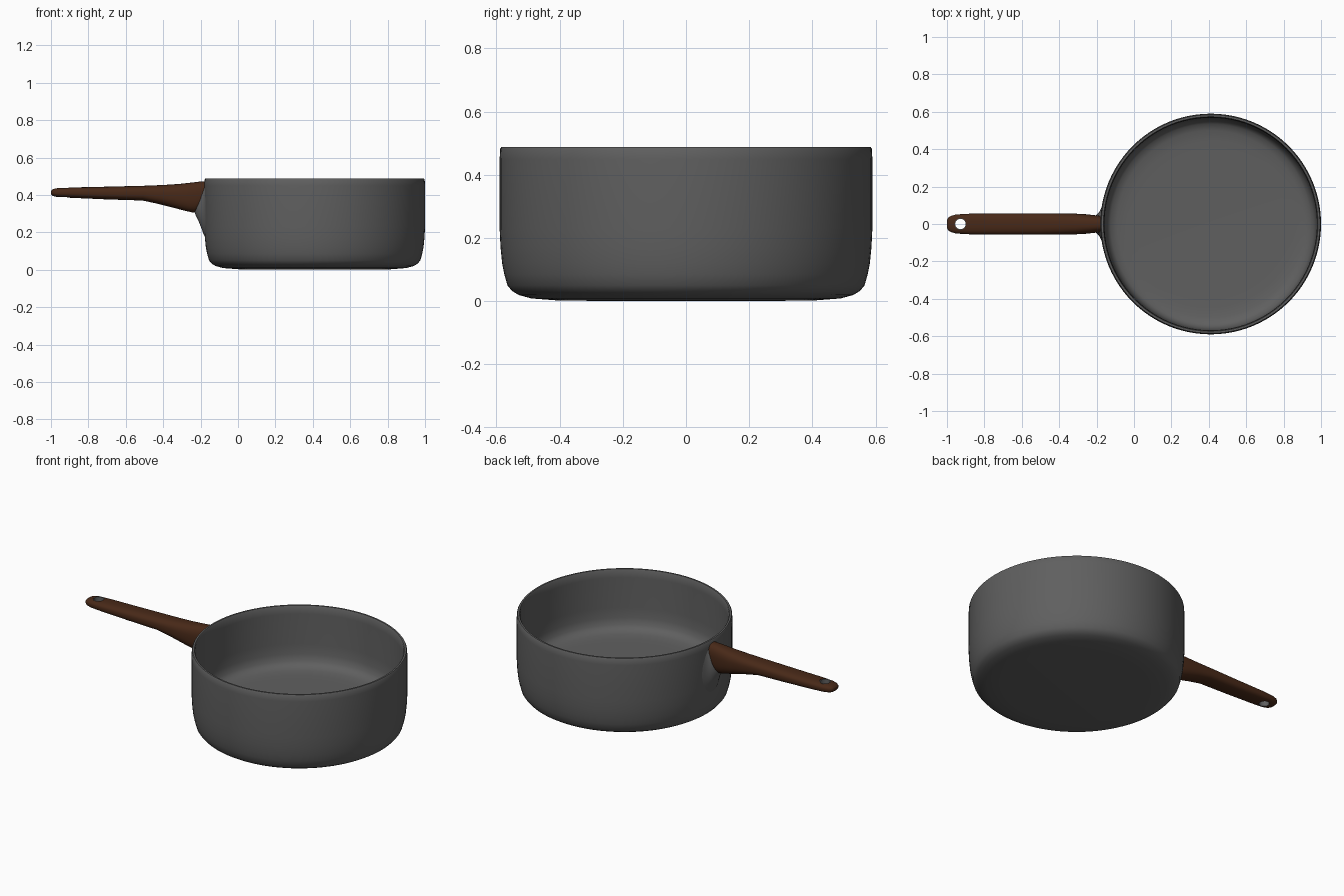
import bpy, bmesh
from math import cos, sin, pi, copysign

if "Cube" in bpy.data.objects:
    bpy.data.objects.remove(bpy.data.objects["Cube"])


def material(name, rgb):
    m = bpy.data.materials.new(name)
    m.diffuse_color = (*rgb, 1)
    m.use_nodes = True
    m.node_tree.nodes["Principled BSDF"].inputs["Base Color"].default_value = m.diffuse_color
    return m


DARK = material("dark_grey", (0.115, 0.115, 0.115))
BROWN = material("brown_wood", (0.065, 0.022, 0.009))


def skin(name, rings, mat, caps=False, closed=False):
    """Bridge equal-length rings of points into a surface."""
    bm = bmesh.new()
    vr = [[bm.verts.new(p) for p in ring] for ring in rings]
    n = len(vr[0])
    pairs = list(zip(vr, vr[1:])) + ([(vr[-1], vr[0])] if closed else [])
    for a, b in pairs:
        for i in range(n):
            j = (i + 1) % n
            bm.faces.new((a[i], a[j], b[j], b[i]))
    if caps:
        bm.faces.new(vr[0][::-1])
        bm.faces.new(vr[-1])
    bmesh.ops.remove_doubles(bm, verts=bm.verts, dist=1e-5)
    bmesh.ops.recalc_face_normals(bm, faces=bm.faces)
    me = bpy.data.meshes.new(name)
    bm.to_mesh(me)
    bm.free()
    ob = bpy.data.objects.new(name, me)
    bpy.context.collection.objects.link(ob)
    me.materials.append(mat)
    return ob


def lathe(name, profile, cx, segs, mat, **kw):
    rings = [[(cx + r * cos(2 * pi * i / segs), r * sin(2 * pi * i / segs), z)
              for i in range(segs)] for r, z in profile]
    return skin(name, rings, mat, **kw)


def loft(name, sections, mat, segs=40, power=2.6):
    """Sections: top x, top z, bottom x, bottom z, half width."""
    rings = []
    for tx, tz, bx, bz, w in sections:
        ring = []
        for i in range(segs):
            a = 2 * pi * i / segs
            u, v = [copysign(abs(t) ** (2 / power), t) for t in (cos(a), sin(a))]
            k = (v + 1) / 2
            ring.append((bx + (tx - bx) * k, w * u, bz + (tz - bz) * k))
        rings.append(ring)
    return skin(name, rings, mat, caps=True)


def activate(ob):
    bpy.ops.object.select_all(action='DESELECT')
    ob.select_set(True)
    bpy.context.view_layer.objects.active = ob


# Pan body: outer wall, rim, inner wall and thick floor in one profile
pan = lathe("pan_body", [
    (0, 0), (0.40, 0.002), (0.49, 0.009), (0.53, 0.02), (0.55, 0.032),
    (0.565, 0.05), (0.575, 0.085), (0.582, 0.12), (0.587, 0.17), (0.590, 0.23),
    (0.590, 0.45), (0.588, 0.483), (0.584, 0.489), (0.574, 0.489),
    (0.570, 0.483), (0.568, 0.44), (0.567, 0.26), (0.563, 0.20), (0.553, 0.162),
    (0.535, 0.142), (0.50, 0.131), (0.45, 0.127), (0.40, 0.125),
    (0, 0.122)], 0.41, 96, DARK)

# Wooden handle
handle = loft("handle", [
    (-1.00, 0.420, -1.00, 0.404, 0.022),
    (-0.994, 0.428, -0.994, 0.397, 0.033),
    (-0.98, 0.434, -0.98, 0.391, 0.043),
    (-0.95, 0.438, -0.95, 0.387, 0.051),
    (-0.88, 0.440, -0.88, 0.384, 0.055),
    (-0.70, 0.444, -0.70, 0.376, 0.056),
    (-0.50, 0.449, -0.51, 0.370, 0.057),
    (-0.40, 0.453, -0.43, 0.353, 0.057),
    (-0.31, 0.459, -0.34, 0.330, 0.056),
    (-0.24, 0.467, -0.27, 0.312, 0.052),
    (-0.205, 0.471, -0.237, 0.305, 0.048),
    (-0.172, 0.472, -0.195, 0.335, 0.044)], BROWN)

# Flared bracket between handle and pan wall
bracket = loft("handle_bracket", [
    (-0.182, 0.460, -0.232, 0.304, 0.041),
    (-0.180, 0.464, -0.212, 0.262, 0.050),
    (-0.177, 0.467, -0.195, 0.220, 0.062),
    (-0.173, 0.469, -0.184, 0.190, 0.078),
    (-0.168, 0.470, -0.170, 0.165, 0.100)], DARK, power=2.2)

# Hanging hole through the handle end
cutter = lathe("hole_cutter", [(0.031, 0.3), (0.031, 0.5)], -0.928, 32, BROWN, caps=True)
mod = handle.modifiers.new("hole", 'BOOLEAN')
mod.operation = 'DIFFERENCE'
mod.solver = 'EXACT'
mod.object = cutter
activate(handle)
bpy.ops.object.modifier_apply(modifier=mod.name)
bpy.data.objects.remove(cutter)

# Metal liner of the hole
liner = lathe("hole_liner", [(0.032, 0.389), (0.032, 0.436), (0.028, 0.436), (0.028, 0.389)],
              -0.928, 32, DARK, closed=True)

for ob in (pan, handle, bracket, liner):
    activate(ob)
    bpy.ops.object.shade_smooth_by_angle(angle=pi / 5)
